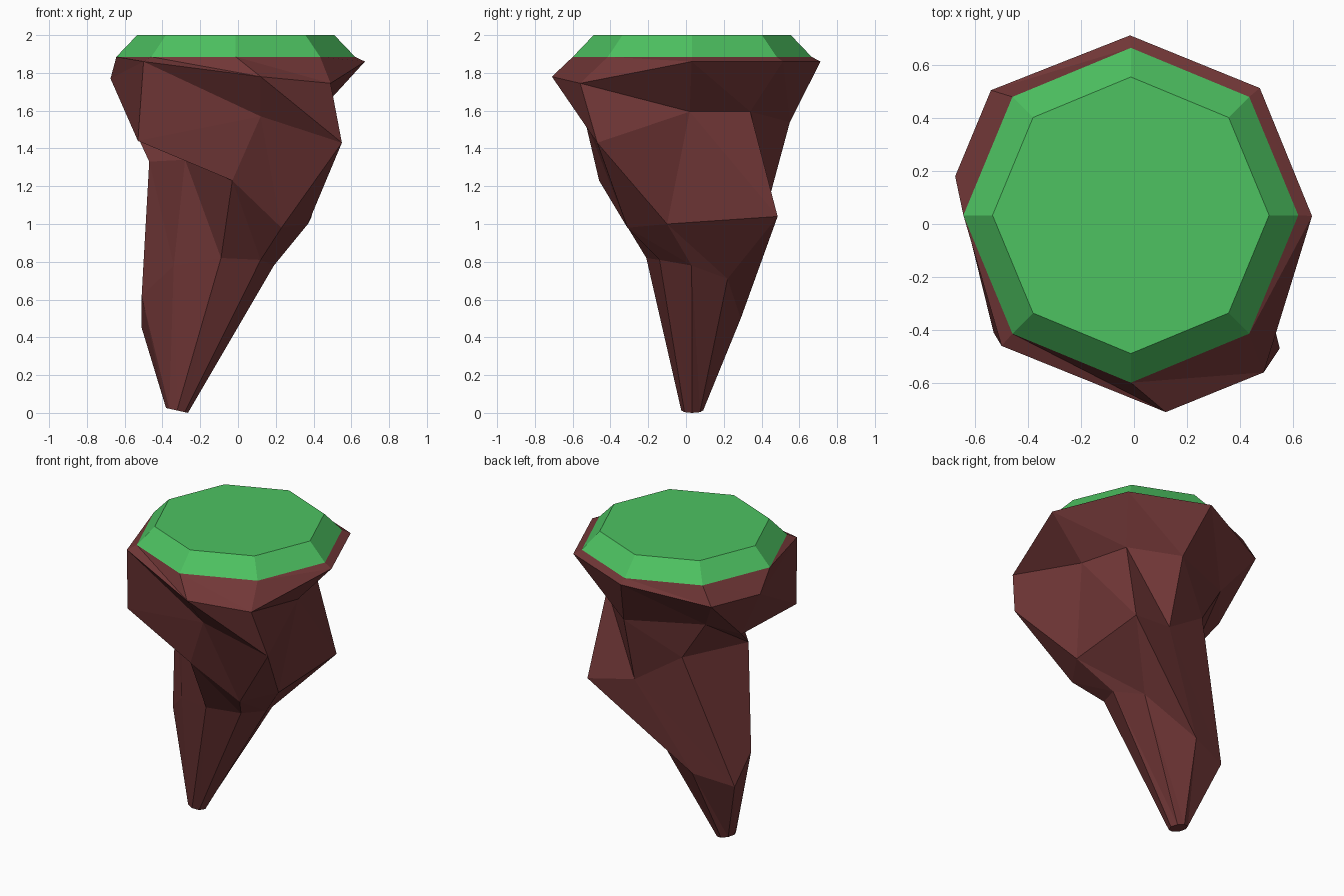
import bpy, bmesh, math

if "Cube" in bpy.data.objects:
    bpy.data.objects.remove(bpy.data.objects["Cube"])

N = 8  # low-poly, eight sides everywhere


def material(name, rgb):
    m = bpy.data.materials.new(name)
    m.diffuse_color = (*rgb, 1)
    m.use_nodes = True
    m.node_tree.nodes["Principled BSDF"].inputs["Base Color"].default_value = m.diffuse_color
    return m


def octagon(cx, cy, r, z, tilt=0.0):
    """Regular ring, starting at +x, counter-clockwise; tilt lowers the +x side."""
    pts = []
    for i in range(N):
        a = 2 * math.pi * i / N
        pts.append((cx + r * math.cos(a), cy + r * math.sin(a), z - tilt * math.cos(a)))
    return pts


def loft(name, rings, mat, cap_top=True):
    """Skin a stack of rings (bottom to top) with flat faces."""
    bm = bmesh.new()
    rows = [[bm.verts.new(p) for p in ring] for ring in rings]
    for lo, up in zip(rows, rows[1:]):
        for i in range(N):
            j = (i + 1) % N
            # folded along the diagonal from upper left to lower right
            bm.faces.new((lo[i], lo[j], up[i]))
            bm.faces.new((lo[j], up[j], up[i]))
    bm.faces.new(rows[0][::-1])
    if cap_top:
        bm.faces.new(rows[-1])
    mesh = bpy.data.meshes.new(name)
    bm.to_mesh(mesh)
    bm.free()
    mesh.materials.append(mat)
    ob = bpy.data.objects.new(name, mesh)
    bpy.context.collection.objects.link(ob)
    return ob


grass = material("grass green", (0.075, 0.54, 0.12))
rock = material("rock brown", (0.165, 0.038, 0.038))

CX, CY = -0.012, 0.033
seam = octagon(CX, CY, 0.632, 1.885)

# irregular rock cross-sections, each starting at +x and going round through +y
stem = [(0.19, 0.03, 0.78), (0.10, 0.22, 0.71), (-0.25, 0.29, 0.50), (-0.51, 0.215, 0.45),
        (-0.51, 0.04, 0.62), (-0.34, -0.11, 0.78), (-0.09, -0.21, 0.82), (0.12, -0.14, 0.81)]
waist = [(0.37, -0.10, 1.00), (0.39, 0.485, 1.04), (0.08, 0.43, 1.095), (-0.23, 0.37, 1.30),
         (-0.47, 0.01, 1.33), (-0.28, -0.19, 1.34), (-0.03, -0.46, 1.23), (0.23, -0.31, 0.98)]
shoulder = [(0.43, 0.02, 1.595), (0.345, 0.34, 1.595), (0.075, 0.55, 1.54), (-0.39, 0.35, 1.555),
            (-0.53, 0.17, 1.46), (-0.53, -0.41, 1.44), (0.12, -0.54, 1.57), (0.55, -0.47, 1.43)]
rim = [(0.672, 0.03, 1.86), (0.475, 0.513, 1.86), (-0.015, 0.712, 1.86), (-0.54, 0.505, 1.77),
       (-0.675, 0.18, 1.77), (-0.50, -0.46, 1.86), (0.12, -0.71, 1.78), (0.49, -0.56, 1.745)]

# hanging rock, from the small tip up to the seam under the grass
tip = octagon(-0.323, 0.033, 0.058, 0.013, 0.013)
loft("floating_rock", [tip, stem, waist, shoulder, rim, seam], rock, cap_top=False)

# bevelled grass slab
loft("grass_top", [seam, octagon(CX, CY, 0.522, 2.0)], grass)
